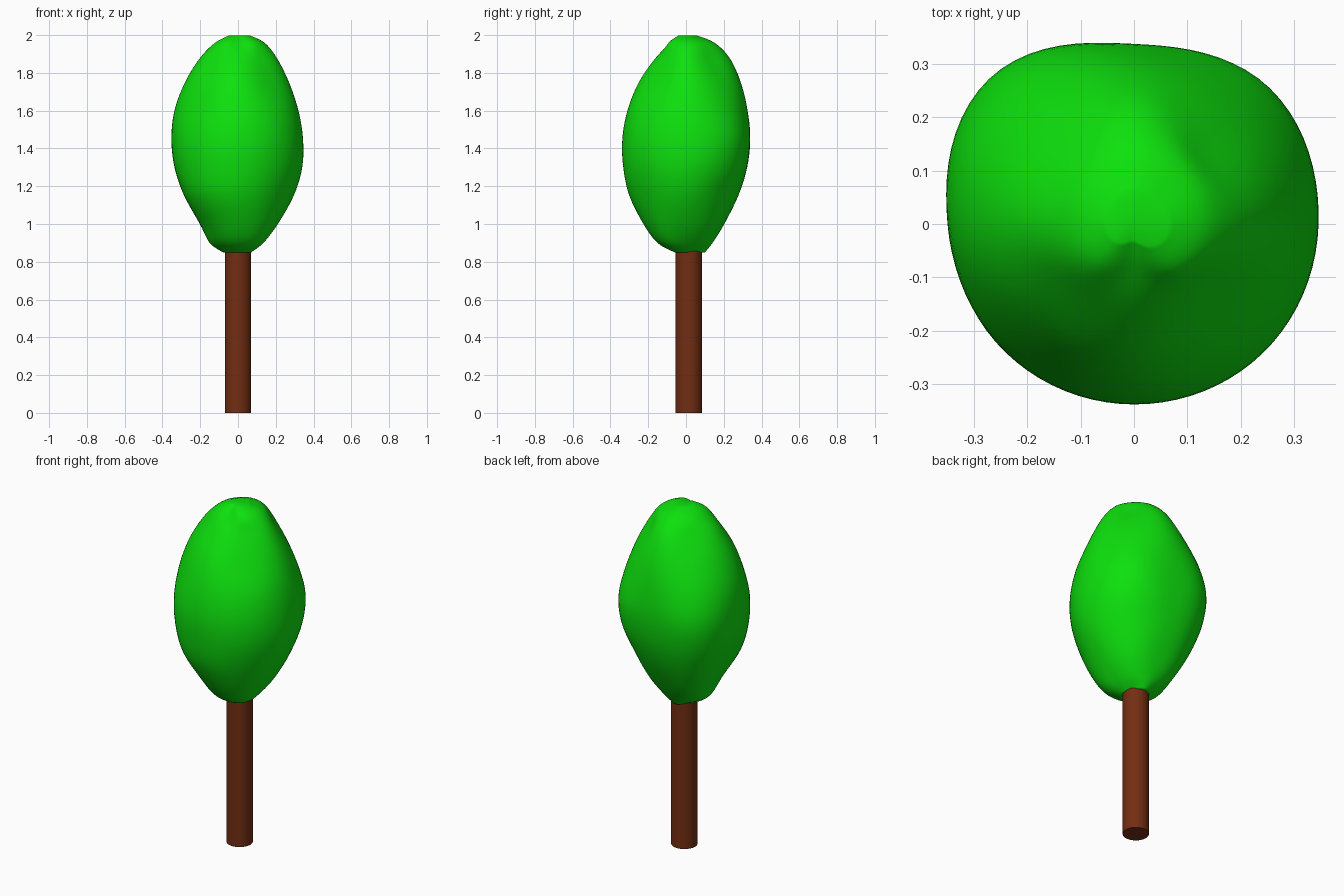
import bpy, bmesh, math

if "Cube" in bpy.data.objects:
    bpy.data.objects.remove(bpy.data.objects["Cube"])

def material(name, rgb):
    m = bpy.data.materials.new(name)
    m.diffuse_color = (*rgb, 1)
    m.use_nodes = True
    m.node_tree.nodes["Principled BSDF"].inputs["Base Color"].default_value = m.diffuse_color
    return m

leaf_green = material("leaf green", (0.004, 0.75, 0.004))
bark_brown = material("bark brown", (0.17, 0.027, 0.006))

CENTRE_Y = 0.015

# Trunk
bpy.ops.mesh.primitive_cylinder_add(vertices=48, radius=0.07, depth=0.88,
                                    location=(0, CENTRE_Y, 0.44))
trunk = bpy.context.object
trunk.name = "trunk"
trunk.data.materials.append(bark_brown)
bpy.ops.object.shade_smooth_by_angle(angle=math.radians(40))

# Crown: eight vertical profiles (every 45 degrees from +x), blended smoothly
HEIGHTS = [0.85, 0.9, 1.0, 1.15, 1.3, 1.45, 1.6, 1.75, 1.88, 1.96, 1.997]
PROFILES = [
    [.07, .13, .21, .295, .340, .344, .320, .270, .205, .14, .065],
    [.07, .13, .205, .28, .342, .360, .325, .265, .190, .14, .055],
    [.10, .14, .20, .275, .322, .338, .325, .290, .230, .15, .06],
    [.07, .15, .23, .31, .365, .385, .355, .285, .200, .13, .05],
    [.08, .15, .20, .285, .335, .350, .335, .280, .200, .12, .05],
    [.06, .14, .21, .30, .335, .338, .305, .250, .170, .11, .045],
    [.06, .15, .225, .30, .332, .337, .310, .250, .160, .08, .03],
    [.07, .16, .23, .295, .335, .340, .308, .235, .165, .12, .055],
]
STEPS, SIDES = 5, 80

def spline(a, b, c, d, t):
    return b + 0.5 * t * (c - a + t * (2*a - 5*b + 4*c - d + t * (3*(b - c) + d - a)))

def along(vals, u):
    i = min(int(u), len(vals) - 2)
    pick = lambda k: vals[max(0, min(len(vals) - 1, k))]
    return spline(*(pick(i + k) for k in (-1, 0, 1, 2)), u - i)

def radius(u, angle):
    s = angle / (math.pi / 4)
    i = int(s)
    return spline(*(along(PROFILES[(i + k) % 8], u) for k in (-1, 0, 1, 2)), s - i)

bm = bmesh.new()
rings = []
for j in range((len(HEIGHTS) - 1) * STEPS + 1):
    u = j / STEPS
    z = along(HEIGHTS, u)
    ring = []
    for k in range(SIDES):
        a = 2 * math.pi * k / SIDES
        r = radius(u, a)
        ring.append(bm.verts.new((r * math.cos(a), r * math.sin(a), z)))
    rings.append(ring)
for lo, hi in zip(rings, rings[1:]):
    for k in range(SIDES):
        n = (k + 1) % SIDES
        bm.faces.new((lo[k], lo[n], hi[n], hi[k]))

# Close both ends on a centre point
for ring, z in ((rings[0], 0.855), (rings[-1], 1.993)):
    tip = bm.verts.new((0, CENTRE_Y, z))
    for k in range(SIDES):
        bm.faces.new((ring[k], ring[(k + 1) % SIDES], tip))
bmesh.ops.recalc_face_normals(bm, faces=bm.faces)
for f in bm.faces:
    f.smooth = True
mesh = bpy.data.meshes.new("crown")
bm.to_mesh(mesh)
bm.free()
mesh.materials.append(leaf_green)
crown = bpy.data.objects.new("crown", mesh)
bpy.context.collection.objects.link(crown)
